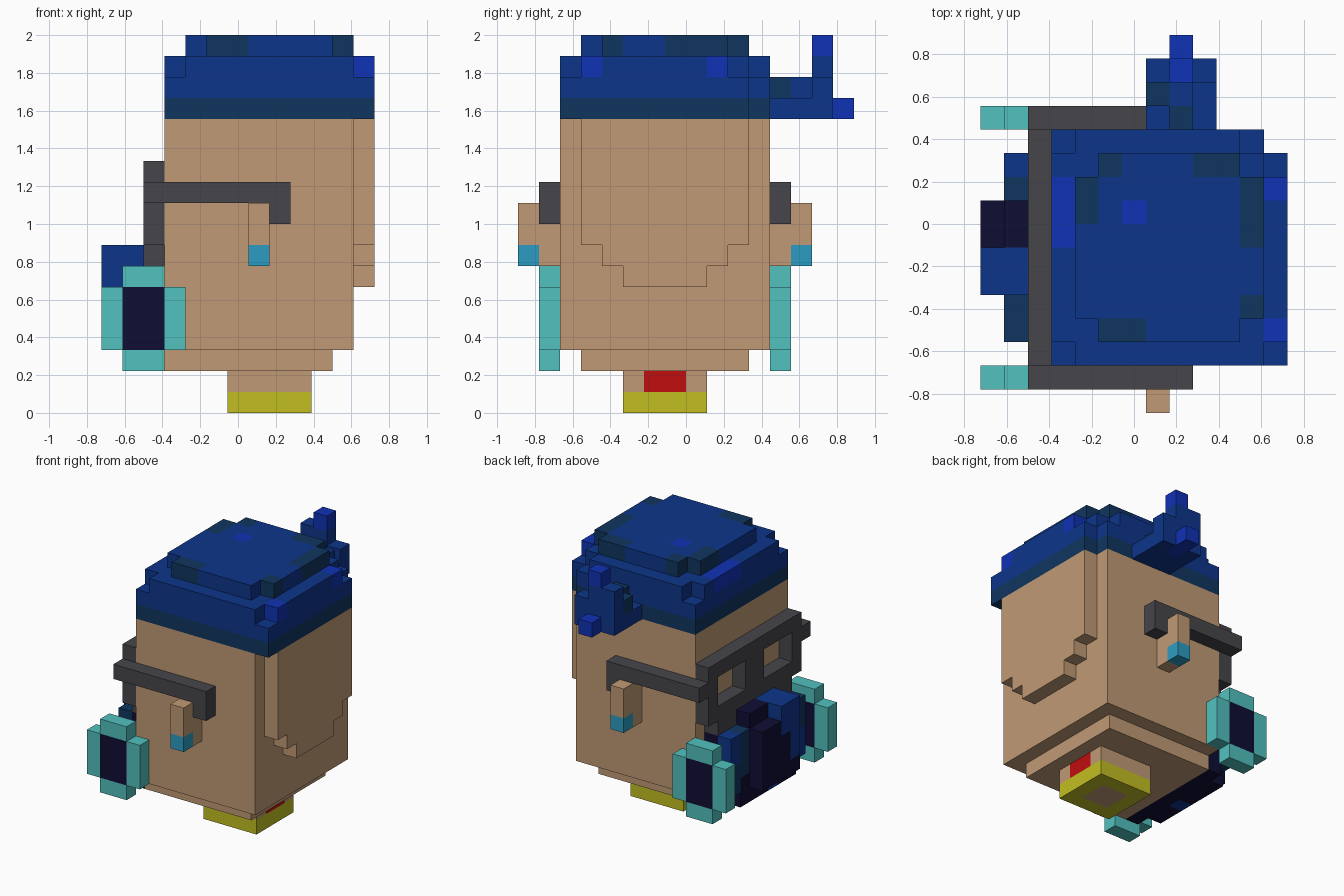
import bpy, bmesh
from mathutils import Vector

cube = bpy.data.objects.get("Cube")
if cube:
    bpy.data.objects.remove(cube, do_unlink=True)

U = 2 / 18                               # edge of one block
ORIGIN = Vector((-6.5 * U, -8 * U, 0))   # grid is 13 x 16 x 18 blocks


def linear(c):
    c /= 255
    return c / 12.92 if c <= 0.04045 else ((c + 0.055) / 1.055) ** 2.4


COLOURS = {
    "skin": (193, 154, 117), "blue": (13, 53, 139), "bright_blue": (16, 50, 182),
    "dark_teal": (16, 53, 95), "navy": (15, 13, 52), "charcoal": (70, 69, 74),
    "mint": (81, 193, 191), "cyan": (44, 156, 194), "red": (192, 14, 14),
    "yellow": (193, 190, 34),
}
MATS = {}
for name, rgb in COLOURS.items():
    col = (*[linear(c) for c in rgb], 1)
    m = bpy.data.materials.new(name)
    m.use_nodes = True
    m.diffuse_color = col
    bsdf = m.node_tree.nodes["Principled BSDF"]
    bsdf.inputs["Base Color"].default_value = col
    bsdf.inputs["Roughness"].default_value = 0.8
    MATS[name] = m

AXES = [Vector(a) for a in ((1, 0, 0), (0, 1, 0), (0, 0, 1))]


def part(name, *fills):
    """Blocky part: each fill is (colour or None, x range, y range, z range)
    in block units; later fills repaint or carve earlier ones."""
    cells = {}
    for colour, xr, yr, zr in fills:
        for x in range(*xr):
            for y in range(*yr):
                for z in range(*zr):
                    if colour:
                        cells[x, y, z] = colour
                    else:
                        cells.pop((x, y, z), None)
    used = sorted(set(cells.values()))
    me = bpy.data.meshes.new(name)
    for c in used:
        me.materials.append(MATS[c])
    bm = bmesh.new()
    for pos, colour in cells.items():
        p = Vector(pos)
        for a in range(3):
            u, v = AXES[(a + 1) % 3], AXES[(a + 2) % 3]
            for side in (0, 1):
                near = list(pos)
                near[a] += 1 if side else -1
                if tuple(near) in cells:
                    continue
                b = p + AXES[a] * side
                quad = [b, b + u, b + u + v, b + v]
                if not side:
                    quad.reverse()
                f = bm.faces.new([bm.verts.new(ORIGIN + q * U) for q in quad])
                f.material_index = used.index(colour)
    # weld blocks and merge flat areas of one colour
    bmesh.ops.remove_doubles(bm, verts=bm.verts, dist=1e-4)
    bmesh.ops.dissolve_limit(bm, angle_limit=0.01, verts=bm.verts, edges=bm.edges,
                             delimit={'MATERIAL'})
    bm.to_mesh(me)
    bm.free()
    ob = bpy.data.objects.new(name, me)
    bpy.context.collection.objects.link(ob)
    return ob


def one(colour, x, y, z):
    return (colour, (x, x + 1), (y, y + 1), (z, z + 1))


# Head with chin step and the raised stepped panel on the +x side
part("head",
     ("skin", (3, 11), (3, 11), (2, 3)),
     ("skin", (3, 12), (2, 12), (3, 14)),
     ("skin", (12, 13), (3, 11), (8, 14)),
     ("skin", (12, 13), (4, 10), (7, 8)),
     ("skin", (12, 13), (5, 9), (6, 7)))

# Neck, yellow collar and red tag
part("neck",
     ("skin", (6, 10), (5, 9), (1, 2)),
     ("yellow", (6, 10), (5, 9), (0, 1)),
     ("skin", (7, 9), (6, 8), (0, 1)),
     ("red", (9, 10), (6, 8), (1, 2)))

# Cap: band, two-layer wall with trimmed corners, and the crown
part("cap",
     ("dark_teal", (3, 13), (2, 12), (14, 15)),
     ("blue", (3, 13), (2, 12), (15, 17)),
     (None, (12, 13), (11, 12), (14, 17)),
     *[one(None, x, y, 16) for x, y in ((3, 2), (12, 2), (3, 11), (11, 11), (12, 10))],
     ("bright_blue", (3, 4), (7, 10), (16, 17)),
     one("bright_blue", 12, 3, 16), one("bright_blue", 12, 9, 16),
     ("blue", (4, 12), (3, 11), (17, 18)),
     *[one(None, x, y, 17) for x in (4, 11) for y in (3, 10)],
     ("dark_teal", (4, 5), (8, 10), (17, 18)),
     ("dark_teal", (11, 12), (7, 10), (17, 18)),
     ("dark_teal", (9, 11), (10, 11), (17, 18)),
     ("dark_teal", (5, 7), (3, 4), (17, 18)),
     one("dark_teal", 5, 10, 17), one("dark_teal", 11, 4, 17),
     one("bright_blue", 6, 8, 17))

# Knot tail on the +y side of the cap
part("cap_tail",
     ("blue", (7, 10), (12, 15), (14, 15)),
     one("bright_blue", 8, 14, 14), one("bright_blue", 8, 15, 14),
     one("dark_teal", 8, 12, 15), one("blue", 8, 13, 15),
     one("dark_teal", 7, 13, 15),
     ("blue", (7, 10), (14, 15), (15, 16)),
     one("blue", 7, 14, 16), one("blue", 8, 14, 16),
     one("bright_blue", 8, 14, 17))

# Spectacles: front frame with two openings, arms hooked at the end
part("spectacles",
     ("charcoal", (2, 3), (2, 12), (11, 12)),
     ("charcoal", (2, 3), (1, 13), (10, 11)),
     ("charcoal", (2, 3), (2, 12), (8, 10)),
     ("charcoal", (2, 3), (3, 6), (7, 8)),
     ("charcoal", (2, 3), (8, 11), (7, 8)),
     (None, (2, 3), (3, 6), (9, 11)),
     (None, (2, 3), (8, 11), (9, 11)),
     *[f for y in (1, 12) for f in (
         ("charcoal", (2, 9), (y, y + 1), (10, 11)),
         ("charcoal", (8, 9), (y, y + 1), (9, 10)))])

# Side parts, mirrored about the head's middle plane
for side, inner, outer in (("right", 1, 0), ("left", 12, 13)):
    part(side + "_ear",
         ("skin", (7, 8), (inner, inner + 1), (7, 10)),
         ("skin", (7, 8), (outer, outer + 1), (8, 10)),
         one("cyan", 7, outer, 7))
    yr = (inner, inner + 1)
    part(side + "_filter",
         ("mint", (0, 4), yr, (3, 6)),
         ("mint", (1, 3), yr, (2, 7)),
         ("navy", (1, 3), yr, (3, 6)))

# Bulging mask on the -x side, banded in blues
part("mask",
     ("navy", (2, 3), (3, 11), (2, 7)),
     ("navy", (1, 2), (4, 10), (2, 3)),
     ("navy", (1, 2), (3, 11), (3, 7)),
     ("navy", (1, 2), (5, 9), (7, 8)),
     ("navy", (0, 1), (5, 9), (3, 7)),
     ("dark_teal", (1, 2), (9, 10), (4, 7)),
     ("blue", (1, 2), (10, 11), (5, 7)),
     ("dark_teal", (1, 2), (10, 11), (3, 5)),
     ("dark_teal", (1, 2), (3, 5), (5, 7)),
     ("blue", (1, 2), (3, 4), (3, 5)),
     ("blue", (0, 2), (5, 7), (6, 8)),
     one("blue", 0, 5, 5), one("blue", 0, 5, 4), one("blue", 1, 6, 2))
